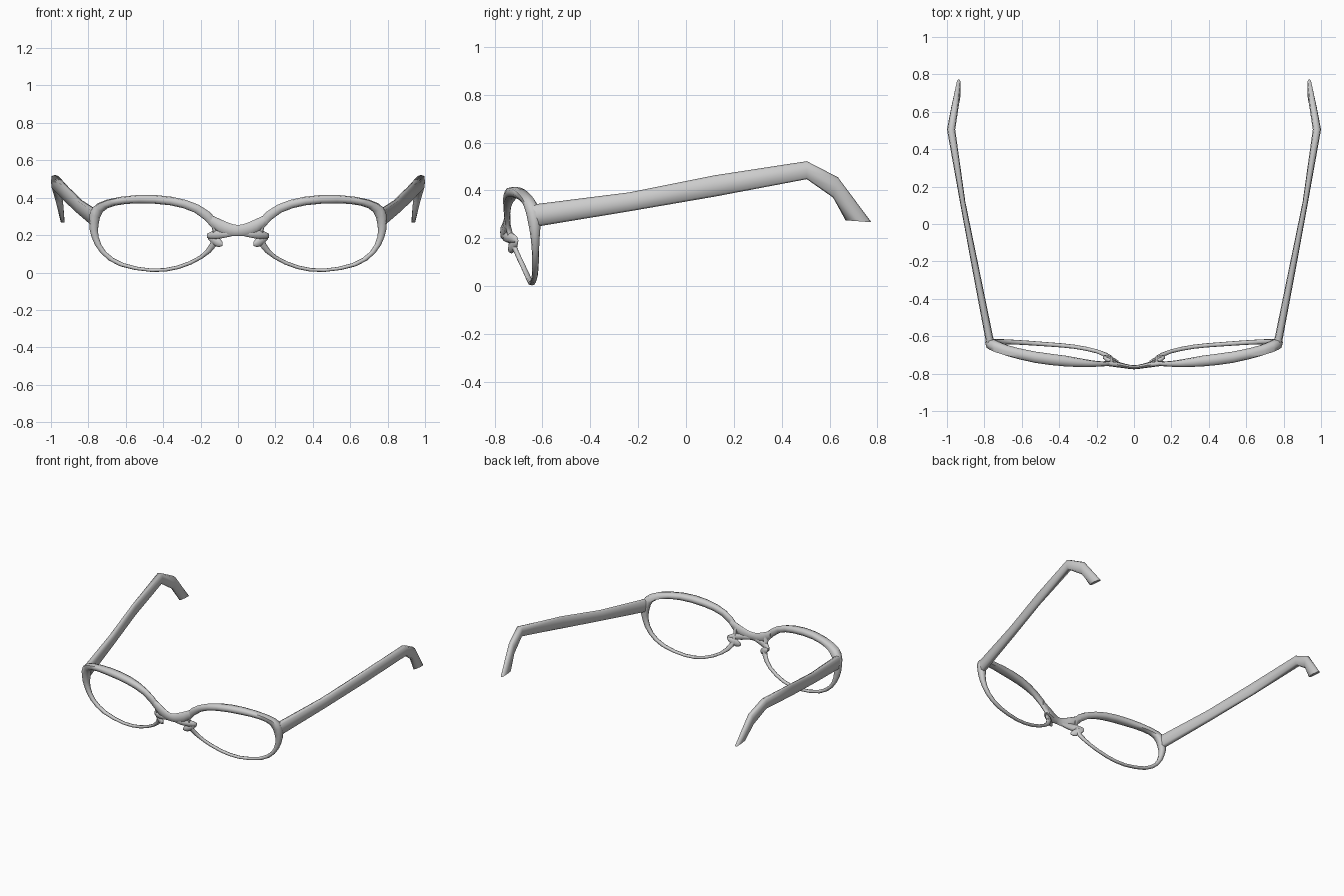
import bpy, bmesh, math
from mathutils import Vector

if "Cube" in bpy.data.objects:
    bpy.data.objects.remove(bpy.data.objects["Cube"])

grey = bpy.data.materials.new("frame grey")
grey.diffuse_color = (0.6, 0.6, 0.6, 1)
grey.use_nodes = True
grey.node_tree.nodes["Principled BSDF"].inputs["Base Color"].default_value = grey.diffuse_color


def section(centre, u, v, power=0.7, sides=8):
    """Rounded cross-section around centre, with half axes u and v."""
    ring = []
    for i in range(sides):
        a = 2 * math.pi * i / sides
        c, s = math.cos(a), math.sin(a)
        ring.append(centre + u * math.copysign(abs(c) ** power, c)
                    + v * math.copysign(abs(s) ** power, s))
    return ring


def refine(rows, closed=False):
    """Insert a smooth midpoint between neighbouring stations."""
    n, out = len(rows), []
    for i in range(n):
        out.append(rows[i])
        if i == n - 1 and not closed:
            break
        pick = [rows[k % n] if closed else rows[max(0, min(n - 1, k))]
                for k in (i - 1, i, i + 1, i + 2)]
        out.append(tuple((9 * (b + c) - a - d) / 16 for a, b, c, d in zip(*pick)))
    return out


def loft(name, rings, closed=False, mirror=True):
    """Skin the rings into a tube, mirrored to the other side."""
    bm = bmesh.new()
    loops = [[bm.verts.new(p) for p in r] for r in rings]
    pairs = list(zip(loops, loops[1:]))
    if closed:
        pairs.append((loops[-1], loops[0]))
    for a, b in pairs:
        n = len(a)
        for i in range(n):
            j = (i + 1) % n
            bm.faces.new((a[i], a[j], b[j], b[i]))
    if not closed:
        bm.faces.new(loops[0])
        bm.faces.new(loops[-1])
    bmesh.ops.recalc_face_normals(bm, faces=bm.faces)
    mesh = bpy.data.meshes.new(name)
    bm.to_mesh(mesh)
    bm.free()
    mesh.materials.append(grey)
    ob = bpy.data.objects.new(name, mesh)
    bpy.context.collection.objects.link(ob)
    bpy.ops.object.select_all(action='DESELECT')
    ob.select_set(True)
    bpy.context.view_layer.objects.active = ob
    bpy.ops.object.shade_smooth_by_angle(angle=math.radians(65))
    if mirror:
        m = ob.modifiers.new("other side", 'MIRROR')
        m.use_mirror_merge = False
    return ob


def tube(name, rows, mirror=True):
    """Loft through x, y, z, half depth, half height."""
    loft(name, [section(Vector((x, y, z)), Vector((0, d, 0)), Vector((0, 0, h)))
                for x, y, z, d, h in rows], mirror=mirror)


# Lens rims: outer x, z, inner x, z, front y, back y
rim = [
    (.115, .285, .140, .240, -.757, -.735),
    (.210, .362, .230, .320, -.764, -.730),
    (.355, .405, .365, .360, -.762, -.705),
    (.530, .415, .530, .370, -.742, -.682),
    (.700, .390, .655, .358, -.706, -.648),
    (.780, .345, .722, .325, -.678, -.618),
    (.796, .270, .745, .260, -.660, -.608),
    (.783, .190, .745, .190, -.648, -.613),
    (.735, .105, .705, .110, -.643, -.615),
    (.635, .035, .610, .050, -.645, -.620),
    (.460, .003, .460, .021, -.655, -.632),
    (.315, .019, .325, .037, -.667, -.645),
    (.190, .075, .205, .090, -.692, -.670),
    (.118, .140, .150, .153, -.722, -.700),
    (.112, .205, .140, .198, -.742, -.718),
]
rings = []
for xo, zo, xi, zi, yf, yb in refine(rim, closed=True):
    rings.append(section(Vector(((xo + xi) / 2, (yf + yb) / 2, (zo + zi) / 2)),
                         Vector(((xo - xi) / 2, 0, (zo - zi) / 2)),
                         Vector((0, (yf - yb) / 2, 0))))
loft("lens_rim", rings, closed=True)

# Bridge, pinched at the middle
half = [(.16, -.745, .290, .012, .025), (.10, -.750, .250, .015, .038),
        (.045, -.760, .230, .012, .034)]
path = [(-x, y, z, d, h) for x, y, z, d, h in half]
path += [(0, -.766, .225, .011, .029)] + half[::-1]
tube("bridge", refine(path), mirror=False)

# Nose pads: an arm sweeping out from the bridge and a pad folding back under it
tube("nose_pad_arm", refine([
    (.02, -.762, .212, .008, .014), (.08, -.752, .208, .014, .024),
    (.13, -.732, .202, .016, .022), (.165, -.712, .196, .008, .012)]))
tube("nose_pad", refine([
    (.082, -.738, .154, .006, .010), (.105, -.730, .162, .013, .026),
    (.135, -.718, .176, .014, .024), (.16, -.708, .190, .007, .012)]))

# Temple arms: top y, z, bottom y, z, outer x, inner x
arm = [
    (-.640, .341, -.640, .246, .790, .746),
    (-.235, .392, -.235, .313, .866, .829),
    (.120, .463, .120, .374, .931, .902),
    (.505, .522, .505, .447, 1.00, .956),
    (.635, .455, .615, .370, .977, .938),
    (.775, .267, .667, .275, .948, .927),
]
rings = []
for yt, zt, yb, zb, xo, xi in arm:
    rings.append(section(Vector(((xo + xi) / 2, (yt + yb) / 2, (zt + zb) / 2)),
                         Vector(((xo - xi) / 2, 0, 0)),
                         Vector((0, (yt - yb) / 2, (zt - zb) / 2)), power=0.55))
loft("temple_arm", rings)
